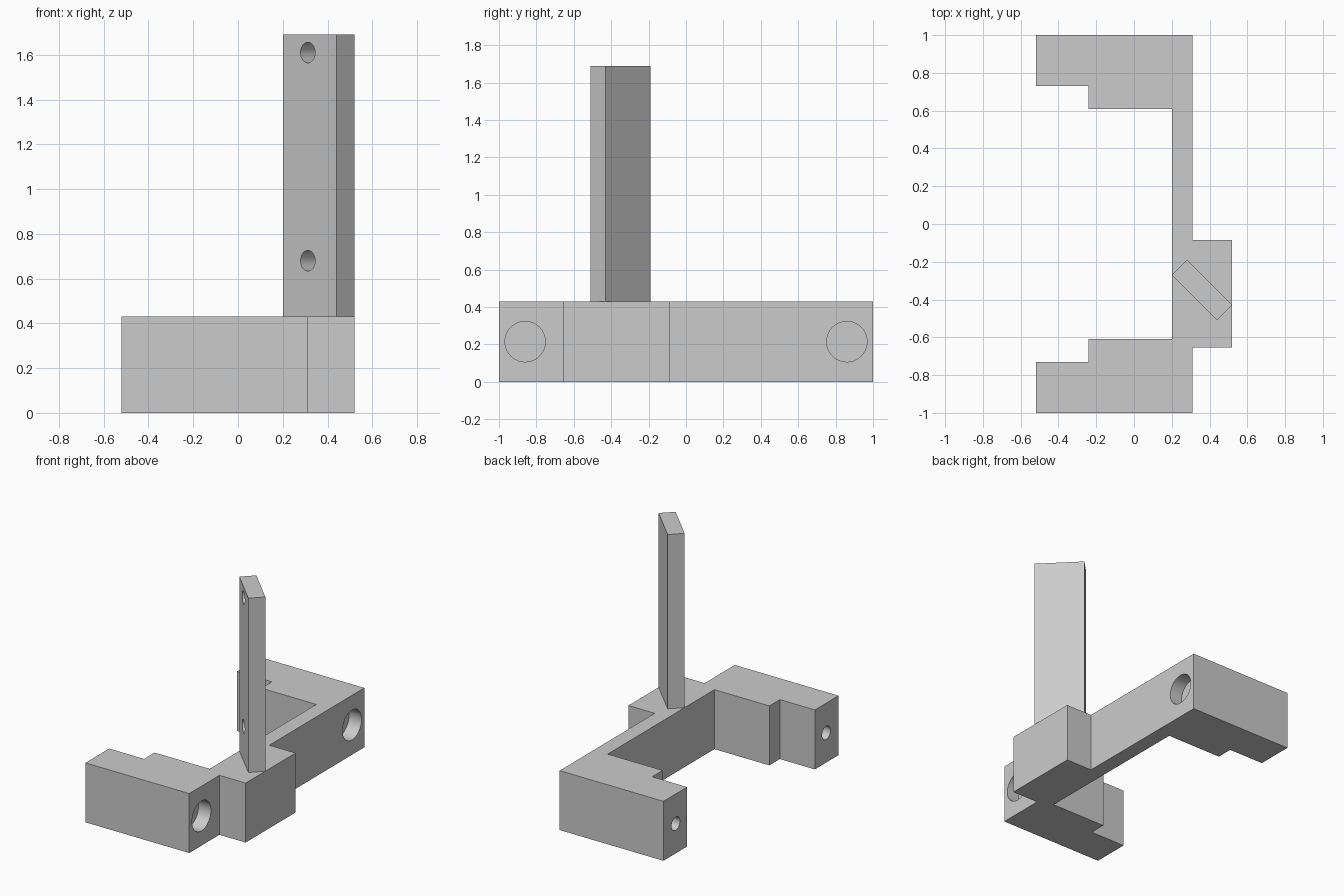
import bpy, bmesh, math
from mathutils import Vector

if "Cube" in bpy.data.objects:
    bpy.data.objects.remove(bpy.data.objects["Cube"], do_unlink=True)

# Single plain grey
grey = bpy.data.materials.new("plain_grey")
grey.use_nodes = True
colour = (0.6, 0.6, 0.6, 1)
grey.diffuse_color = colour
grey.node_tree.nodes["Principled BSDF"].inputs["Base Color"].default_value = colour


def prism(name, outline, z0, z1):
    """Extrude a plan outline upward."""
    bm = bmesh.new()
    base = bm.faces.new([bm.verts.new((x, y, z0)) for x, y in outline])
    top = bmesh.ops.extrude_face_region(bm, geom=[base])["geom"]
    bmesh.ops.translate(bm, vec=(0, 0, z1 - z0),
                        verts=[v for v in top if isinstance(v, bmesh.types.BMVert)])
    bmesh.ops.recalc_face_normals(bm, faces=bm.faces)
    mesh = bpy.data.meshes.new(name)
    bm.to_mesh(mesh)
    bm.free()
    mesh.materials.append(grey)
    obj = bpy.data.objects.new(name, mesh)
    bpy.context.collection.objects.link(obj)
    return obj


def drill(obj, mouth, inward, radius, depth):
    """Cut a blind round hole starting at the mouth point."""
    d = Vector(inward).normalized()
    margin = 0.05
    bpy.ops.mesh.primitive_cylinder_add(
        vertices=48, radius=radius, depth=depth + margin,
        location=Vector(mouth) + d * (depth - margin) / 2,
        rotation=d.to_track_quat('Z', 'Y').to_euler())
    cutter = bpy.context.object
    cutter.hide_render = True
    cutter.data.materials.append(grey)
    mod = obj.modifiers.new("hole", 'BOOLEAN')
    mod.operation = 'DIFFERENCE'
    mod.solver = 'EXACT'
    mod.object = cutter
    bpy.context.view_layer.objects.active = obj
    bpy.ops.object.modifier_apply(modifier=mod.name)
    bpy.data.objects.remove(cutter, do_unlink=True)


def finish(obj):
    bpy.ops.object.select_all(action='DESELECT')
    obj.select_set(True)
    bpy.context.view_layer.objects.active = obj
    bpy.ops.object.shade_smooth_by_angle(angle=math.radians(30))


H = 0.43

# Base bracket: two stepped arms, a thin back bar and a side block
half_arm = [(0.31, 1), (-0.52, 1), (-0.52, 0.73), (-0.24, 0.73), (-0.24, 0.61), (0.2, 0.61)]
block = [(0.31, -0.655), (0.52, -0.655), (0.52, -0.085), (0.31, -0.085)]
mirrored = [(x, -y) for x, y in reversed(half_arm)]
bracket = prism("base_bracket", half_arm + mirrored + block, 0, H)

# Wide recesses on the outer side, small holes in the arm tips
for side in (-1, 1):
    y = 0.86 * side
    drill(bracket, (0.31, y, H / 2), (-1, 0, 0), 0.108, 0.1)
    drill(bracket, (-0.52, y, H / 2), (1, 0, 0), 0.048, 0.3)
finish(bracket)

# Upright plate set diagonally, with two blind screw holes
plate = prism("upright_plate",
              [(0.2, -0.27), (0.44, -0.51), (0.52, -0.43), (0.28, -0.19)], H, 1.69)
for z in (0.68, 1.61):
    drill(plate, (0.312, -0.382, z), (1, 1, 0), 0.046, 0.1)
finish(plate)
